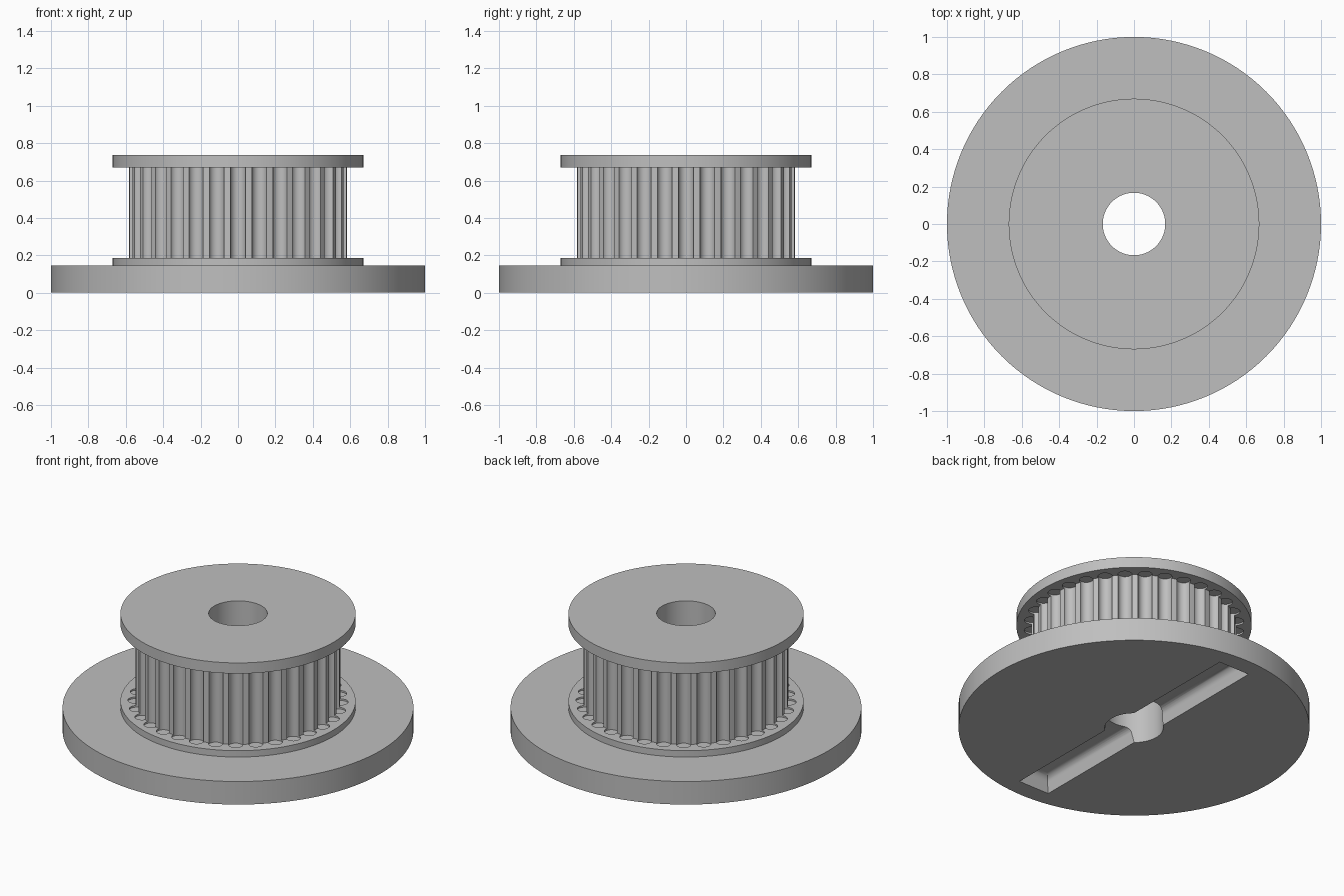
import bpy, bmesh, math
from mathutils import Matrix, Vector

if "Cube" in bpy.data.objects:
    bpy.data.objects.remove(bpy.data.objects["Cube"])

SEGMENTS = 128
TEETH = 32
BORE = 0.167

grey = bpy.data.materials.new("light_grey")
grey.diffuse_color = (0.52, 0.52, 0.52, 1)
grey.use_nodes = True
grey.node_tree.nodes["Principled BSDF"].inputs["Base Color"].default_value = grey.diffuse_color


def make_object(name, bm):
    bmesh.ops.recalc_face_normals(bm, faces=bm.faces[:])
    mesh = bpy.data.meshes.new(name)
    bm.to_mesh(mesh)
    bm.free()
    mesh.materials.append(grey)
    obj = bpy.data.objects.new(name, mesh)
    bpy.context.collection.objects.link(obj)
    return obj


def revolve(name, profile):
    """Closed (radius, z) profile turned around the z axis."""
    bm = bmesh.new()
    rings = []
    for i in range(SEGMENTS):
        a = 2 * math.pi * i / SEGMENTS
        rings.append([bm.verts.new((r * math.cos(a), r * math.sin(a), z)) for r, z in profile])
    n = len(profile)
    for i in range(SEGMENTS):
        p, q = rings[i], rings[(i + 1) % SEGMENTS]
        for j in range(n):
            k = (j + 1) % n
            bm.faces.new((p[j], q[j], q[k], p[k]))
    return make_object(name, bm)


def cut(target, cutter):
    mod = target.modifiers.new("cut", 'BOOLEAN')
    mod.operation = 'DIFFERENCE'
    mod.solver = 'EXACT'
    mod.object = cutter
    bpy.context.view_layer.objects.active = target
    bpy.ops.object.modifier_apply(modifier=mod.name)
    bpy.data.objects.remove(cutter)


# Base disc, lower flange, toothed drum and top flange as one turned body with a bore
pulley = revolve("pulley_body", [
    (BORE, 0), (1.0, 0), (1.0, 0.145), (0.67, 0.145), (0.67, 0.185),
    (0.585, 0.185), (0.585, 0.67), (0.67, 0.67), (0.67, 0.737), (BORE, 0.737)])

# Round belt grooves, running slightly into both flanges
bm = bmesh.new()
low, high = 0.175, 0.68
for i in range(TEETH):
    a = 2 * math.pi * i / TEETH
    place = Matrix.Rotation(a, 4, 'Z') @ Matrix.Translation((0.587, 0, (low + high) / 2))
    bmesh.ops.create_cone(bm, cap_ends=True, segments=24, radius1=0.041,
                          radius2=0.041, depth=high - low, matrix=place)
cut(pulley, make_object("groove_cutter", bm))

# Long recess under the base, with drafted walls and a rounded ceiling
bm = bmesh.new()
bmesh.ops.create_cube(bm, size=1)
depth = 0.10
for v in bm.verts:
    top = v.co.z > 0
    inset = 0.015 if top else 0
    v.co = Vector((math.copysign(0.11 - inset, v.co.x),
                   math.copysign(0.89 - inset, v.co.y),
                   depth if top else -0.02))
ceiling = [e for e in bm.edges if all(v.co.z > 0 for v in e.verts)]
bmesh.ops.bevel(bm, geom=ceiling, offset=0.04, segments=5, profile=0.5, affect='EDGES')
cut(pulley, make_object("slot_cutter", bm))

# Smooth curved walls with crisp rims
bpy.ops.object.select_all(action='DESELECT')
pulley.select_set(True)
bpy.context.view_layer.objects.active = pulley
bpy.ops.object.shade_smooth_by_angle(angle=math.radians(30))
